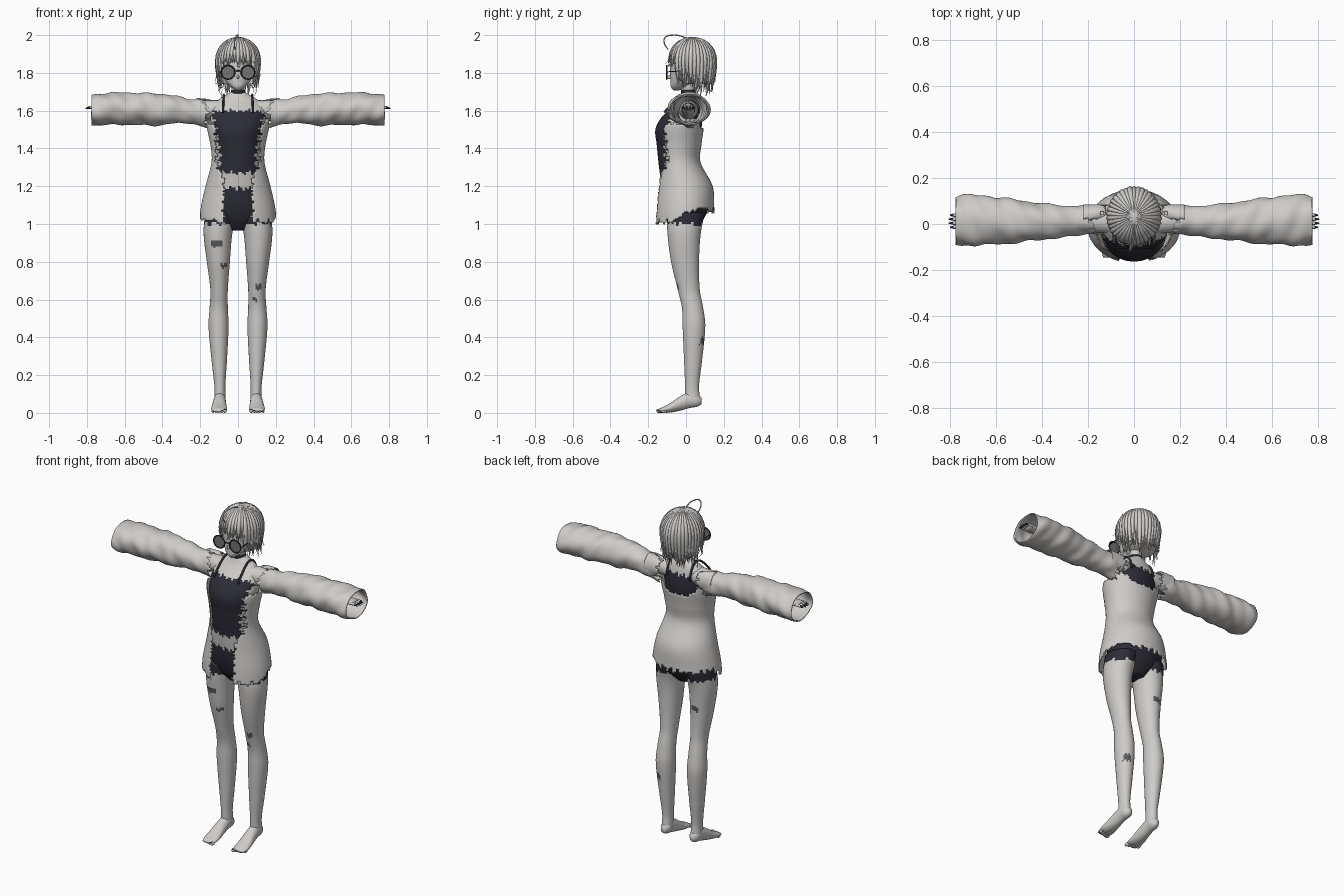
import bpy, bmesh, math, random
from mathutils import Vector

random.seed(4)
if "Cube" in bpy.data.objects:
    bpy.data.objects.remove(bpy.data.objects["Cube"])


def material(name, r, g, b):
    m = bpy.data.materials.new(name)
    m.use_nodes = True
    m.diffuse_color = (r, g, b, 1)
    node = next(n for n in m.node_tree.nodes if n.type == 'BSDF_PRINCIPLED')
    node.inputs["Base Color"].default_value = (r, g, b, 1)
    node.inputs["Roughness"].default_value = 0.8
    return m


PALE = material("pale grey", 0.62, 0.60, 0.58)
DARK = material("dark navy", 0.025, 0.026, 0.038)
LENS = material("lens grey", 0.17, 0.17, 0.18)
INK = material("ink grey", 0.10, 0.10, 0.11)
MATS = [PALE, DARK, LENS, INK]


def finish(name, bm, mats=MATS):
    bmesh.ops.recalc_face_normals(bm, faces=bm.faces)
    me = bpy.data.meshes.new(name)
    bm.to_mesh(me)
    bm.free()
    for m in mats:
        me.materials.append(m)
    me.shade_smooth()
    ob = bpy.data.objects.new(name, me)
    bpy.context.collection.objects.link(ob)
    return ob


def sample(keys, t):
    """Smooth interpolation through key cross-sections."""
    i = max(k for k in range(len(keys) - 1) if keys[k][0] <= t + 1e-9)
    a, b = keys[i], keys[i + 1]
    p, q = keys[max(i - 1, 0)], keys[min(i + 2, len(keys) - 1)]
    h = b[0] - a[0]
    u = (t - a[0]) / h
    out = []
    for k in range(1, 5):
        ma = (b[k] - p[k]) / (b[0] - p[0]) * h
        mb = (q[k] - a[k]) / (q[0] - a[0]) * h
        out.append((2*u**3 - 3*u*u + 1) * a[k] + (u**3 - 2*u*u + u) * ma
                   + (3*u*u - 2*u**3) * b[k] + (u**3 - u*u) * mb)
    return out


def loft(name, keys, rings, segs, axis='z', rule=None, side=1, cap=True,
         bump=None, thick=0, color=0):
    """Elliptical sections along an axis; rule gives a colour index, or None for a hole."""
    bm = bmesh.new()
    rows = []
    for i in range(rings + 1):
        t = keys[0][0] + (keys[-1][0] - keys[0][0]) * i / rings
        cu, cv, ru, rv = sample(keys, t)
        row = []
        for j in range(segs):
            a = math.tau * j / segs
            k = 1 + (bump(t, a) if bump else 0)
            u, v = cu + ru * k * math.cos(a), cv + rv * k * math.sin(a)
            p = {'z': (u, v, t), 'x': (t, u, v), 'y': (u, t, v)}[axis]
            row.append(bm.verts.new((p[0] * side, p[1], p[2])))
        rows.append(row)
    for r, s in zip(rows, rows[1:]):
        for j in range(segs):
            k = (j + 1) % segs
            bm.faces.new((r[j], r[k], s[k], s[j]))
    if cap:
        bm.faces.new(rows[0])
        bm.faces.new(rows[-1])
    holes = []
    for f in bm.faces:
        c = f.calc_center_median()
        m = rule(c.x, c.y, c.z) if rule else color
        if m is None:
            holes.append(f)
        else:
            f.material_index = m
    bmesh.ops.delete(bm, geom=holes, context='FACES')
    ob = finish(name, bm)
    if thick:
        mod = ob.modifiers.new("thickness", 'SOLIDIFY')
        mod.thickness = thick
    return ob


def tube(name, pts, radius, mat, cyclic=False):
    cu = bpy.data.curves.new(name, 'CURVE')
    cu.dimensions = '3D'
    cu.bevel_depth = radius
    cu.bevel_resolution = 2
    cu.resolution_u = 6
    sp = cu.splines.new('NURBS')
    sp.points.add(len(pts) - 1)
    for p, c in zip(sp.points, pts):
        p.co = (*c, 1)
    sp.use_endpoint_u = True
    sp.use_cyclic_u = cyclic
    sp.order_u = 3
    cu.materials.append(mat)
    ob = bpy.data.objects.new(name, cu)
    bpy.context.collection.objects.link(ob)


def ball(name, loc, size, mat):
    bm = bmesh.new()
    bmesh.ops.create_uvsphere(bm, u_segments=12, v_segments=8, radius=1)
    for v in bm.verts:
        v.co = Vector(loc) + Vector(v.co[i] * size[i] for i in range(3))
    finish(name, bm, [mat])


def jag(t):
    """Torn edge offset."""
    return 0.008 * math.sin(t * 137) + 0.007 * math.sin(t * 311 + 1)


# Torso with the torn top and briefs coloured on
def torso_rule(x, y, z):
    if z < 1.19 + jag(x):
        return 1
    if 1.27 + jag(x) < z < 1.60 + jag(x) / 2 and y < -0.02:
        return int(abs(x) < 0.095 + 0.2 * max(0, z - 1.38) + jag(z))
    return int(y > 0.02 and 1.47 < z < 1.615 + jag(x) and abs(x) < 0.12 + jag(z))


loft("torso", [(0.965, 0, 0, .05, .05), (1.02, 0, 0, .13, .09), (1.10, 0, .003, .165, .12),
               (1.20, 0, -.005, .15, .125), (1.32, 0, -.04, .122, .105),
               (1.42, 0, -.043, .127, .112), (1.50, 0, -.04, .14, .122),
               (1.56, 0, -.025, .145, .108), (1.62, 0, 0, .14, .075),
               (1.66, 0, .013, .10, .052), (1.70, 0, .015, .035, .035)],
     90, 80, rule=torso_rule)
loft("neck", [(1.64, 0, .015, .042, .04), (1.69, 0, .01, .034, .034), (1.76, 0, .01, .036, .036)], 8, 24)
loft("choker", [(1.69, 0, .011, .037, .037), (1.71, 0, .01, .037, .037)], 2, 24, color=1)


# Open jacket body with a torn hem
def jacket_rule(x, y, z):
    hem = (1.01 if y < -0.08 else 1.07 if y > 0.02 else 1.01 + 0.6 * (y + 0.08)) + jag(x + y)
    top = 1.50 + 0.8 * max(0, abs(x) - 0.06) if y > 0 else 1.53
    gap = 0.075 if z < 1.24 else min(0.12, 0.075 + 0.5 * (z - 1.24))
    if z < hem or z > top + jag(x) / 2 or (y < 0 and abs(x) < gap + jag(z) * 0.7):
        return None
    return 0


loft("jacket", [(0.98, 0, -.008, .205, .163), (1.08, 0, -.008, .198, .158), (1.20, 0, -.008, .172, .149),
                (1.33, 0, -.037, .14, .113), (1.42, 0, -.037, .146, .119), (1.52, 0, -.03, .166, .125),
                (1.58, 0, -.01, .165, .105), (1.64, 0, .01, .16, .08)],
     70, 96, rule=jacket_rule, cap=False, thick=0.005)


# Legs with small inked marks: side, x range, z range, front or back
MARKS = [(-1, .08, .14, .88, .91, -1), (-1, .06, .09, .77, .79, -1), (1, .09, .125, .65, .68, -1),
         (1, .08, .10, .59, .61, -1), (-1, .08, .13, .82, .85, 1), (1, .10, .14, .36, .40, 1)]


def leg_rule(x, y, z):
    if z > 1.0 + jag(x + y):
        return 1
    for s, x0, x1, z0, z1, d in MARKS:
        if x0 < x * s < x1 and z0 < z + jag(x) / 2 < z1 and (y - 0.02) * d > 0:
            return 3
    return 0


def crease(t, a):
    return (0.035 * math.sin(t * 38 + 2.2 * math.sin(a)) + 0.025 * math.sin(t * 71 + 3 * a)
            + 0.02 * math.sin(5 * a + t * 20))


for s, label in ((1, "left"), (-1, "right")):
    loft(label + "_leg", [(.07, .095, .035, .03, .04), (.14, .096, .032, .029, .037), (.27, .099, .037, .04, .047),
                          (.46, .103, .042, .053, .06), (.56, .102, .034, .048, .056),
                          (.65, .10, .015, .046, .058), (.80, .104, -.005, .061, .074),
                          (.95, .106, -.01, .076, .088), (1.06, .09, 0, .084, .10)],
         100, 36, rule=leg_rule, side=s)
    loft(label + "_foot", [(-.145, .10, .013, .034, .008), (-.115, .10, .018, .042, .017), (-.08, .10, .028, .041, .026),
                           (-.03, .098, .05, .035, .038), (.02, .096, .068, .031, .042),
                           (.06, .095, .066, .028, .033), (.083, .095, .062, .012, .016)],
         24, 24, axis='y', side=s)
    for i in range(5):
        x = s * (.07 + .0155 * i)
        y = -.142 + .006 * i
        r = .0105 if i == 0 else .0075
        ball(f"{label}_toe_{i}", (x, y, r), (r, .016, r), PALE)
        ball(f"{label}_toenail_{i}", (x, y - .008, r * 1.5), (r * .6, .006, r * .5), DARK)

    # Arm and hand within a wide creased sleeve
    loft(label + "_arm", [(.08, .01, 1.605, .055, .05), (.16, .012, 1.605, .05, .05), (.30, .012, 1.605, .04, .042),
                          (.55, .012, 1.61, .033, .033), (.68, .012, 1.615, .022, .025),
                          (.73, .012, 1.617, .036, .014), (.77, .012, 1.617, .033, .011)],
         30, 24, axis='x', side=s)
    for i in range(4):
        y = -.014 + .0175 * i
        tip = .81 - .006 * abs(i - 1.5)
        loft(f"{label}_finger_{i}", [(.75, y, 1.617, .008, .008), (.785, y, 1.617, .007, .007),
                                     (tip, y, 1.612, .002, .002)],
             9, 8, axis='x', side=s, rule=lambda x, y, z: int(abs(x) > .785))
    loft(label + "_sleeve", [(.15, .015, 1.575, .055, .065), (.20, .02, 1.59, .056, .065), (.26, .014, 1.597, .06, .058),
                             (.34, .01, 1.605, .066, .068), (.42, .01, 1.607, .075, .078),
                             (.58, .015, 1.61, .095, .079), (.74, .015, 1.607, .104, .077),
                             (.775, .015, 1.605, .10, .073)],
         90, 48, axis='x', side=s, cap=False, bump=crease, thick=-.006,
         rule=lambda x, y, z: None if abs(x) < .165 + jag(y + z) * 1.5 + max(0, z - 1.62) * .6 else 0)
    # Raised torn collar behind the shoulder
    loft(label + "_collar", [(.10, .055, 1.60, .03, .04), (.15, .045, 1.605, .04, .055), (.22, .03, 1.60, .055, .067)],
         16, 32, axis='x', side=s, cap=False, thick=.004,
         rule=lambda x, y, z: None if y < .02 or abs(x) < .13 + jag(z) else 0)
    tube(label + "_strap", [(s * .08, -.115, 1.59), (s * .078, -.07, 1.645), (s * .075, .0, 1.695),
                            (s * .075, .06, 1.66), (s * .075, .075, 1.59)], .006, DARK)

    # Round spectacles
    ring = [(s * .053 + .037 * math.cos(i * math.tau / 16), -.102, 1.803 + .037 * math.sin(i * math.tau / 16))
            for i in range(16)]
    tube(label + "_rim", ring, .0035, DARK, True)
    bm = bmesh.new()
    bm.faces.new([bm.verts.new(p) for p in ring])
    finish(label + "_lens", bm, [LENS])
    tube(label + "_temple", [(s * .09, -.102, 1.805), (s * .095, -.05, 1.81), (s * .088, .01, 1.81)], .0025, DARK)
    ball(label + "_ear", (s * .084, .01, 1.80), (.012, .018, .026), PALE)

# Head and face
loft("head", [(1.708, 0, -.05, .012, .016), (1.725, 0, -.038, .036, .042), (1.755, 0, -.014, .064, .068),
              (1.80, 0, .01, .082, .094), (1.86, 0, .025, .092, .108), (1.92, 0, .03, .08, .09),
              (1.965, 0, .03, .04, .045)], 36, 36)
ball("nose", (0, -.088, 1.778), (.007, .012, .01), PALE)
ball("mouth", (0, -.077, 1.746), (.014, .004, .002), INK)
tube("spectacle_bridge", [(-.018, -.102, 1.808), (0, -.106, 1.815), (.018, -.102, 1.808)], .003, DARK)

# Hair: a scalp shell, overlapping pointed locks, one curled strand
loft("hair_scalp", [(1.74, 0, .045, .085, .09), (1.80, 0, .04, .105, .112), (1.86, 0, .035, .11, .12),
                    (1.92, 0, .035, .099, .107), (1.96, 0, .035, .073, .079), (1.984, 0, .035, .02, .02)],
     24, 48, rule=lambda x, y, z: None if y < .0 and z < 1.875 else 0)
bm = bmesh.new()


def lock(angle, tip, size, width):
    out = Vector((math.cos(angle), math.sin(angle), 0))
    across = Vector((-out.y, out.x, 0))
    end = math.pi / 2 + (1.862 - tip) / 0.13
    rows = []
    for i in range(13):
        s = i / 12
        phi = 0.12 + (end - 0.12) * s
        low = max(0, phi - math.pi / 2)
        rad = math.sin(min(phi, math.pi / 2)) * (1 - 0.13 * low * low) * size
        z = 1.862 + (0.127 * size * math.cos(phi) if low == 0 else -0.13 * low)
        c = Vector((out.x * .117 * rad, .035 + out.y * .126 * rad, z))
        c += out * max(0, s - .8) * random.uniform(-.02, .12)
        w = width * min(1, .25 + 2 * s) * (1 if s < .6 else max(.03, (1 - s) / .4))
        n = out * math.sin(phi) + Vector((0, 0, max(0, math.cos(phi))))
        rows.append([bm.verts.new(c + d) for d in
                     (across * w - n * w * .2, n * w * .3, across * -w - n * w * .2, n * w * -.5)])
    for r, q in zip(rows, rows[1:]):
        for j in range(4):
            k = (j + 1) % 4
            bm.faces.new((r[j], r[k], q[k], q[j]))


for layer in range(2):
    for i in range(38):
        f = math.tau * (i + layer / 2) / 38 - math.pi
        r = random.random()
        tip = 1.825 + .03 * r if abs(f) < .75 else 1.71 + .06 * r if abs(f) < 1.6 else 1.665 + .07 * r
        lock(f - math.pi / 2, tip, 1 - .04 * layer, random.uniform(.013, .019))
finish("hair_locks", bm, [PALE])
tube("curled_strand", [(0, .02, 1.975), (0, -.02, 1.995), (0, -.06, 2.002), (-.012, -.115, 1.995),
                       (-.022, -.118, 1.95), (-.015, -.095, 1.925)], .0035, PALE)
